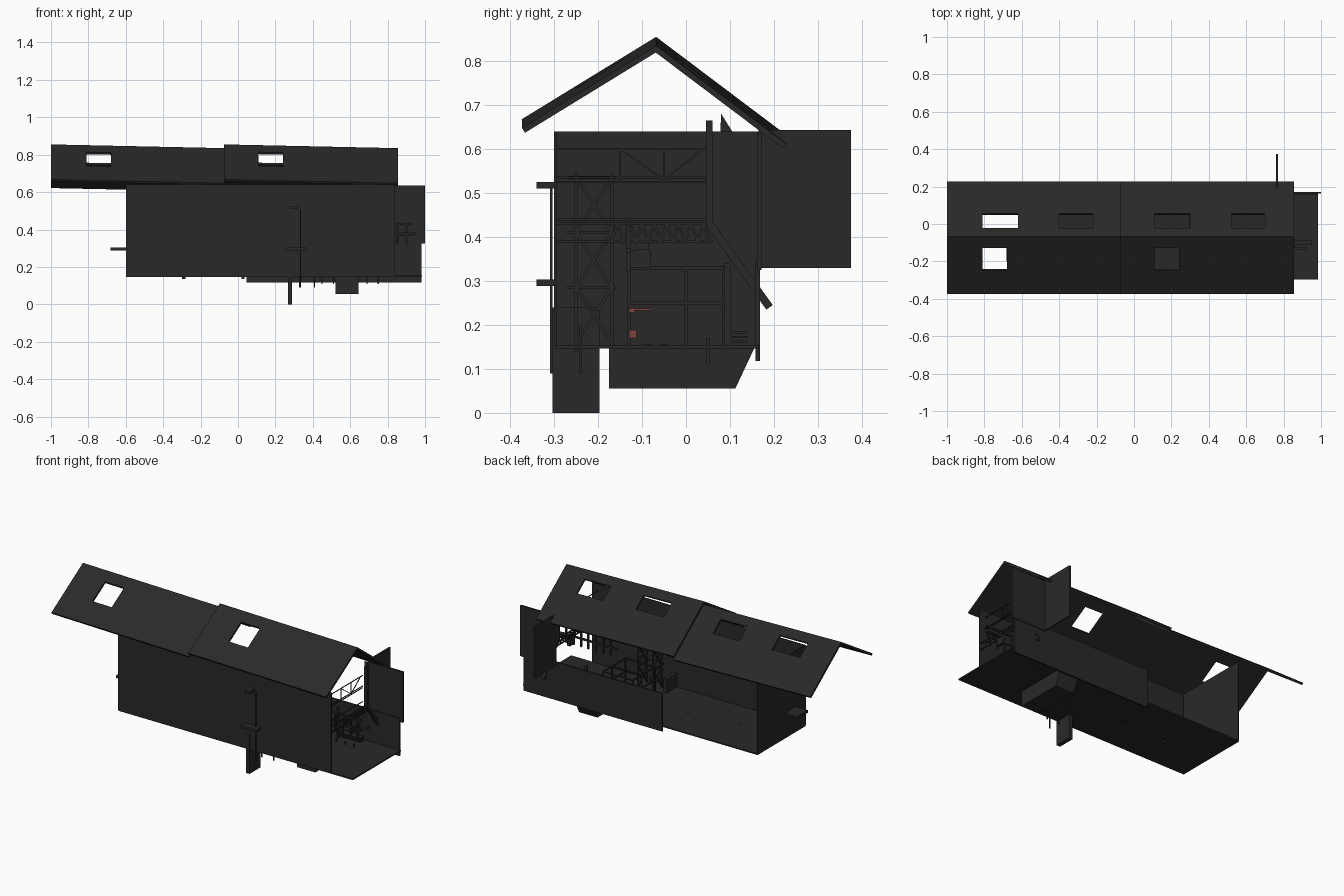
import bpy, bmesh
from mathutils import Vector, Matrix

if "Cube" in bpy.data.objects:
    bpy.data.objects.remove(bpy.data.objects["Cube"])


def material(name, c):
    m = bpy.data.materials.new(name)
    m.diffuse_color = (*c, 1)
    m.use_nodes = True
    m.node_tree.nodes["Principled BSDF"].inputs["Base Color"].default_value = m.diffuse_color
    return m


DARK = material("charcoal", (0.022, 0.022, 0.022))
RED = material("dull_red", (0.2, 0.06, 0.05))


def finish(name, bm, mat=DARK):
    me = bpy.data.meshes.new(name)
    bmesh.ops.recalc_face_normals(bm, faces=bm.faces)
    bm.to_mesh(me)
    bm.free()
    ob = bpy.data.objects.new(name, me)
    me.materials.append(mat)
    bpy.context.collection.objects.link(ob)
    return ob


def add_box(bm, x0, x1, y0, y1, z0, z1):
    m = Matrix.Translation(((x0 + x1) / 2, (y0 + y1) / 2, (z0 + z1) / 2))
    bmesh.ops.create_cube(bm, size=1, matrix=m @ Matrix.Diagonal((x1 - x0, y1 - y0, z1 - z0, 1)))


def boxes(name, items, mat=DARK):
    bm = bmesh.new()
    for b in items:
        add_box(bm, *b)
    return finish(name, bm, mat)


def bars(name, segs, w=0.004, mat=DARK):
    """Square bars between pairs of points."""
    bm = bmesh.new()
    for p, q in segs:
        p, q = Vector(p), Vector(q)
        rot = (q - p).to_track_quat('Z', 'Y').to_matrix().to_4x4()
        m = Matrix.Translation((p + q) / 2) @ rot @ Matrix.Diagonal((w, w, (q - p).length, 1))
        bmesh.ops.create_cube(bm, size=1, matrix=m)
    return finish(name, bm, mat)


def prism(name, pts, x0, x1):
    """Profile in y,z extruded along x."""
    bm = bmesh.new()
    f = bm.faces.new([bm.verts.new((x0, y, z)) for y, z in pts])
    r = bmesh.ops.extrude_face_region(bm, geom=[f])
    bmesh.ops.translate(bm, vec=(x1 - x0, 0, 0), verts=[v for v in r['geom'] if isinstance(v, bmesh.types.BMVert)])
    return finish(name, bm)


def roof_slope(name, x0, x1, eave, holes, t0, t1):
    """Roof sheet with skylight openings, sagging slightly toward +x."""
    xs = sorted([x0, x1] + [h for pair in holes for h in pair])
    ts = [0, t0, t1, 1]
    ridge = Vector((0, -0.068, 0.855))
    end = Vector((0, *eave))
    bm = bmesh.new()
    grid = []
    for x in xs:
        sag = Vector((x, 0, -0.02 * (x - x0) / (x1 - x0)))
        grid.append([bm.verts.new(ridge.lerp(end, t) + sag) for t in ts])
    for i in range(len(xs) - 1):
        for j in range(3):
            if i % 2 == 1 and j == 1:
                continue
            bm.faces.new([grid[i][j], grid[i + 1][j], grid[i + 1][j + 1], grid[i][j + 1]])
    ob = finish(name, bm)
    # thickness added downwards whichever way the sheet faces
    mod = ob.modifiers.new("thickness", 'SOLIDIFY')
    mod.thickness = 0.013
    mod.offset = -1 if ob.data.polygons[0].normal.z > 0 else 1


# Roof: two overlapping bays, each with a front and back slope
FRONT, BACK = (-0.373, 0.668), (0.228, 0.632)
roof_slope("roof_front_left", -1.0, -0.07, FRONT, [(-0.81, -0.68)], 0.2, 0.59)
roof_slope("roof_front_right", -0.075, 0.855, FRONT, [(0.11, 0.24)], 0.2, 0.59)
roof_slope("roof_back_left", -1.0, -0.07, BACK, [(-0.81, -0.62), (-0.4, -0.22)], 0.16, 0.42)
roof_slope("roof_back_right", -0.075, 0.855, BACK, [(0.11, 0.3), (0.52, 0.7)], 0.16, 0.42)

# Walls and floor
boxes("front_wall", [(-0.6, 0.84, -0.3, -0.294, 0.153, 0.64)])
boxes("left_wall", [(-0.6, -0.594, -0.298, 0.165, 0.15, 0.64)])
boxes("floor", [(-0.6, 0.985, -0.298, 0.166, 0.146, 0.154)])
boxes("back_wall_low", [(0.045, 0.98, 0.158, 0.168, 0.118, 0.35)])
boxes("back_wall_upper", [(0.765, 1.0, 0.162, 0.172, 0.325, 0.635)])
boxes("side_partition", [(0.759, 0.769, 0.165, 0.375, 0.33, 0.643)])

# Parts below the floor
prism("underfloor_tank", [(-0.175, 0.153), (-0.175, 0.055), (0.112, 0.055), (0.158, 0.153)], 0.52, 0.645)
boxes("front_pillar", [(0.266, 0.29, -0.303, -0.197, 0.0, 0.24)])
boxes("small_feet", [(-0.3, -0.282, -0.1, -0.08, 0.135, 0.155), (0.02, 0.035, -0.06, -0.04, 0.135, 0.155)])
bars("hanging_pins", [((x, -0.24, 0.09), (x, -0.24, 0.2)) for x in (0.33, 0.41)] +
     [((0.45 + 0.06 * i, 0.05, 0.11), (0.45 + 0.06 * i, 0.05, 0.17)) for i in range(6)], 0.006)

# Outside brackets and pole
boxes("wall_brackets", [(0.26, 0.365, -0.34, -0.298, 0.288, 0.303),
                        (0.28, 0.32, -0.34, -0.298, 0.51, 0.525),
                        (-0.683, -0.598, -0.2, -0.1, 0.287, 0.303)])
bars("front_pole", [((0.335, -0.306, 0.09), (0.335, -0.306, 0.51))], 0.006)

# Vertical post and sloping brace beside the open end
boxes("end_post", [(0.82, 0.84, 0.046, 0.06, 0.42, 0.665)])
bars("end_brace", [((0.83, 0.053, 0.43), (0.83, 0.19, 0.24))], 0.018)
prism("roof_wedge", [(0.078, 0.64), (0.08, 0.68), (0.105, 0.64)], 0.8, 0.82)

# Lattice beam across the open end, with posts
segs = [((0.83, -0.3, z), (0.83, 0.06, z)) for z in (0.39, 0.43)]
for i in range(8):
    y = -0.17 + i * 0.028
    segs += [((0.83, y, 0.39), (0.83, y + 0.014, 0.43)), ((0.83, y + 0.014, 0.43), (0.83, y + 0.028, 0.39))]
bars("lattice_beam", segs, 0.006)
segs = [((0.6 + 0.05 * i, -0.13, 0.32), (0.6 + 0.05 * i, -0.13, 0.43)) for i in range(7)]
segs += [((0.55, -0.13, z), (0.93, -0.13, z)) for z in (0.37, 0.43)]
bars("railing", segs, 0.01)
boxes("end_arm", [(0.83, 0.95, -0.112, -0.085, 0.37, 0.387), (0.84, 0.86, -0.125, -0.08, 0.33, 0.37)])

# Upper rails and roof truss
segs = [((0.8, -0.3, z), (0.8, 0.06, z)) for z in (0.44, 0.525, 0.535, 0.6)]
segs += [((0.8, -0.15, 0.6), (0.8, -0.05, 0.53)), ((0.8, -0.05, 0.53), (0.8, 0.04, 0.6)),
         ((0.8, -0.15, 0.53), (0.8, -0.15, 0.6)), ((0.8, -0.05, 0.53), (0.8, -0.05, 0.6))]
bars("upper_truss", segs, 0.004)

# Braced tower near the front wall
segs = []
for x in (0.34, 0.44):
    for y in (-0.25, -0.168):
        segs.append(((x, y, 0.14), (x, y, 0.545)))
    for k in range(3):
        a, b = 0.16 + k * 0.125, 0.285 + k * 0.125
        segs += [((x, -0.25, a), (x, -0.168, b)), ((x, -0.168, a), (x, -0.25, b)), ((x, -0.27, b), (x, -0.16, b))]
bars("braced_tower", segs, 0.007)

# Inside frames and furniture
segs = []
for x in (0.3, 0.5):
    for y in (-0.13, 0.0, 0.085):
        segs.append(((x, y, 0.153), (x, y, 0.33)))
    segs += [((x, -0.13, z), (x, 0.085, z)) for z in (0.25, 0.33)]
segs += [((0.3, y, 0.33), (0.5, y, 0.33)) for y in (-0.13, 0.0, 0.085)]
bars("inner_frame", segs, 0.007)
boxes("back_post", [(0.6, 0.615, 0.087, 0.101, 0.11, 0.34)])
boxes("wall_slats", [(0.6, 0.75, 0.105, 0.14, z, z + 0.005) for z in (0.16, 0.17, 0.18)])
boxes("red_seat", [(0.5, 0.53, -0.13, -0.112, 0.17, 0.188), (0.5, 0.53, -0.13, -0.116, 0.228, 0.238)], RED)
bars("red_handle", [((0.515, -0.13, 0.235), (0.515, -0.08, 0.235))], 0.004, RED)
